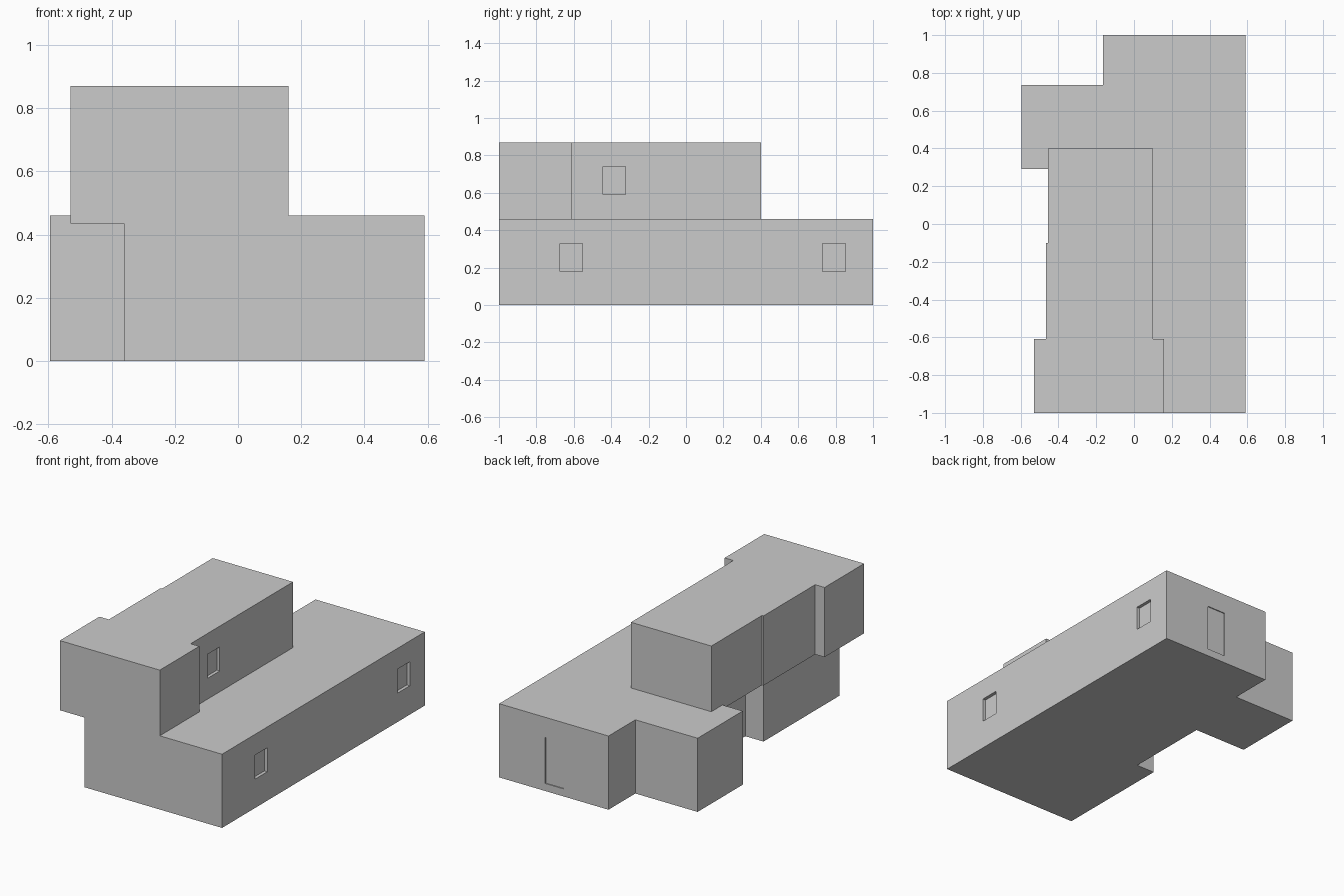
import bpy, bmesh

if "Cube" in bpy.data.objects:
    bpy.data.objects.remove(bpy.data.objects["Cube"])


def prism(name, outline, z0, z1):
    """Extrude a floor outline (counter-clockwise) from z0 to z1."""
    bm = bmesh.new()
    face = bm.faces.new([bm.verts.new((x, y, z0)) for x, y in outline])
    out = bmesh.ops.extrude_face_region(bm, geom=[face])["geom"]
    verts = [v for v in out if isinstance(v, bmesh.types.BMVert)]
    bmesh.ops.translate(bm, verts=verts, vec=(0, 0, z1 - z0))
    bmesh.ops.recalc_face_normals(bm, faces=bm.faces)
    mesh = bpy.data.meshes.new(name)
    bm.to_mesh(mesh)
    bm.free()
    obj = bpy.data.objects.new(name, mesh)
    bpy.context.collection.objects.link(obj)
    return obj


def box(name, x0, x1, y0, y1, z0, z1):
    return prism(name, [(x0, y0), (x1, y0), (x1, y1), (x0, y1)], z0, z1)


def combine(target, other, operation):
    """Apply a boolean and remove the helper object."""
    other.hide_render = True
    mod = target.modifiers.new(operation.lower(), "BOOLEAN")
    mod.operation = operation
    mod.solver = "EXACT"
    mod.object = other
    bpy.context.view_layer.objects.active = target
    bpy.ops.object.modifier_apply(modifier=mod.name)
    bpy.data.objects.remove(other)


# Ground floor with its stepped left side
house = prism("house_walls", [
    (-0.36, -1), (0.59, -1), (0.59, 1), (-0.165, 1), (-0.165, 0.735),
    (-0.595, 0.735), (-0.595, 0.29), (-0.235, 0.29), (-0.235, -0.25),
    (-0.36, -0.25)], 0, 0.46)

# Upper floor, overhanging the ground floor on the left
upper = prism("upper_floor", [
    (-0.53, -1), (0.16, -1), (0.16, -0.61), (0.10, -0.61), (0.10, 0.40),
    (-0.455, 0.40), (-0.455, -0.10), (-0.465, -0.10), (-0.465, -0.61),
    (-0.53, -0.61)], 0.435, 0.87)
combine(house, upper, "UNION")

# Recessed windows in the right-hand walls: wall x, start y, sill z
for wall, y, z in [(0.59, -0.675, 0.18), (0.59, 0.73, 0.18), (0.10, -0.445, 0.59)]:
    cutter = box("window_cutter", wall - 0.02, wall + 0.02, y, y + 0.122, z, z + 0.15)
    combine(house, cutter, "DIFFERENCE")

# Shallow door panel in the back wall
combine(house, box("door_cutter", 0.147, 0.272, 0.994, 1.03, 0.047, 0.335), "DIFFERENCE")
